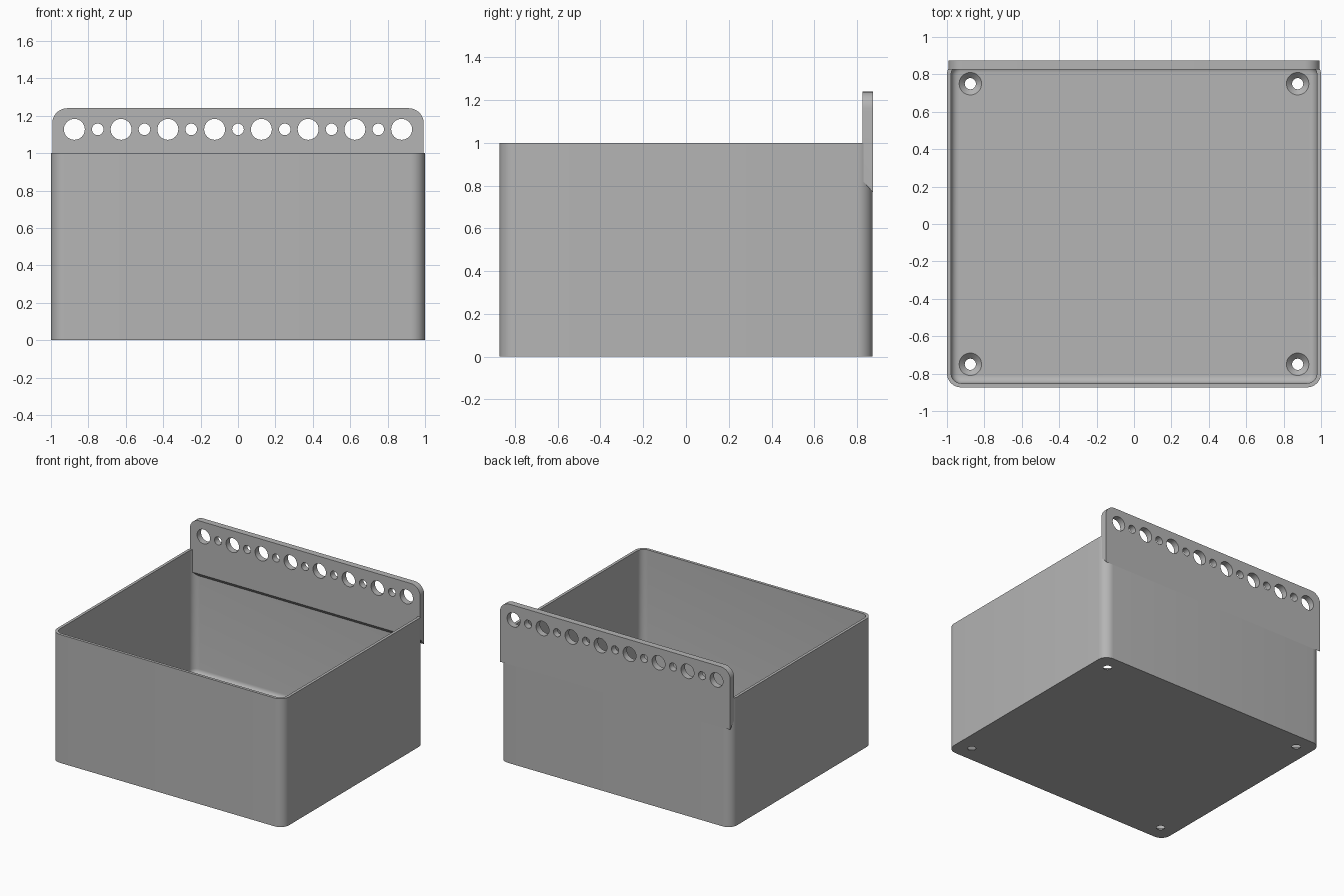
import bpy, bmesh
from math import sin, cos, pi, radians
from mathutils import Vector

if "Cube" in bpy.data.objects:
    bpy.data.objects.remove(bpy.data.objects["Cube"])

HALF_X, HALF_Y, HEIGHT = 1.0, 0.8735, 1.0
CORNER, WALL, FLOOR, FILLET = 0.075, 0.022, 0.03, 0.04
HOLE_Z = 1.127

grey = bpy.data.materials.new("plain grey")
grey.use_nodes = True
grey.diffuse_color = (0.46, 0.46, 0.46, 1)
grey.node_tree.nodes["Principled BSDF"].inputs["Base Color"].default_value = grey.diffuse_color


def arc(cx, cy, r, start, steps=8):
    """Quarter circle of 2D points, counter-clockwise from the start angle."""
    return [(cx + r * cos(start + i * pi / 2 / steps),
             cy + r * sin(start + i * pi / 2 / steps)) for i in range(steps + 1)]


def rounded_rect(z, inset):
    r = CORNER - inset
    x, y = HALF_X - inset - r, HALF_Y - inset - r
    corners = [(x, y), (-x, y), (-x, -y), (x, -y)]
    return [Vector((px, py, z)) for i, c in enumerate(corners)
            for px, py in arc(*c, r, i * pi / 2)]


def circle(centre, r, axis, steps=32):
    ring = []
    for i in range(steps):
        a, b = r * cos(2 * pi * i / steps), r * sin(2 * pi * i / steps)
        ring.append(Vector(centre) + Vector((a, b, 0) if axis == "z" else (a, 0, b)))
    return ring


def loft(bm, loops):
    """Skin consecutive loops and cap both ends."""
    rings = [[bm.verts.new(p) for p in loop] for loop in loops]
    for a, b in zip(rings, rings[1:]):
        for i in range(len(a)):
            j = (i + 1) % len(a)
            bm.faces.new((a[i], a[j], b[j], b[i]))
    bm.faces.new(rings[0][::-1])
    bm.faces.new(rings[-1])


def make_object(name, bm):
    bmesh.ops.recalc_face_normals(bm, faces=bm.faces[:])
    mesh = bpy.data.meshes.new(name)
    bm.to_mesh(mesh)
    bm.free()
    mesh.materials.append(grey)
    obj = bpy.data.objects.new(name, mesh)
    bpy.context.collection.objects.link(obj)
    return obj


def cut_and_smooth(obj, cutter):
    cutter.hide_render = True
    mod = obj.modifiers.new("holes", "BOOLEAN")
    mod.operation, mod.solver, mod.object = "DIFFERENCE", "EXACT", cutter
    bpy.ops.object.select_all(action="DESELECT")
    obj.select_set(True)
    bpy.context.view_layer.objects.active = obj
    bpy.ops.object.modifier_apply(modifier=mod.name)
    bpy.data.objects.remove(cutter)
    bpy.ops.object.shade_smooth_by_angle(angle=radians(30))


# Open box: outside wall, rim, inside wall, then a rounded edge into the floor
bm = bmesh.new()
loops = [rounded_rect(0, 0), rounded_rect(HEIGHT, 0), rounded_rect(HEIGHT, WALL)]
for i in range(7):
    t = i * pi / 12
    loops.append(rounded_rect(FLOOR + FILLET * (1 - sin(t)), WALL + FILLET * (1 - cos(t))))
loft(bm, loops)
box = make_object("open_box", bm)

# Countersunk screw holes in the floor corners
bm = bmesh.new()
for x in (-0.875, 0.875):
    for y in (-0.75, 0.75):
        loft(bm, [circle((x, y, z), r, "z") for z, r in
                  ((-0.05, 0.03), (0, 0.03), (FLOOR, 0.06), (0.1, 0.06))])
cut_and_smooth(box, make_object("screw_hole_cutter", bm))

# Back plate with rounded top corners and a sloped lower edge
bm = bmesh.new()
PLATE_X, PLATE_TOP, FRONT_Y, BACK_Y = 0.993, 1.24, 0.825, 0.874
outline = (arc(PLATE_X - 0.08, PLATE_TOP - 0.08, 0.08, 0)
           + arc(0.08 - PLATE_X, PLATE_TOP - 0.08, 0.08, pi / 2))
loft(bm, [[Vector((x, y, z)) for x, z in outline + [(-PLATE_X, low), (PLATE_X, low)]]
          for y, low in ((FRONT_Y, 0.825), (BACK_Y, 0.77))])
plate = make_object("back_plate", bm)

# Row of alternating large and small holes
bm = bmesh.new()
for i in range(15):
    r = 0.031 if i % 2 else 0.056
    loft(bm, [circle((-0.875 + i * 0.125, y, HOLE_Z), r, "y") for y in (0.75, 0.95)])
cut_and_smooth(plate, make_object("plate_hole_cutter", bm))
